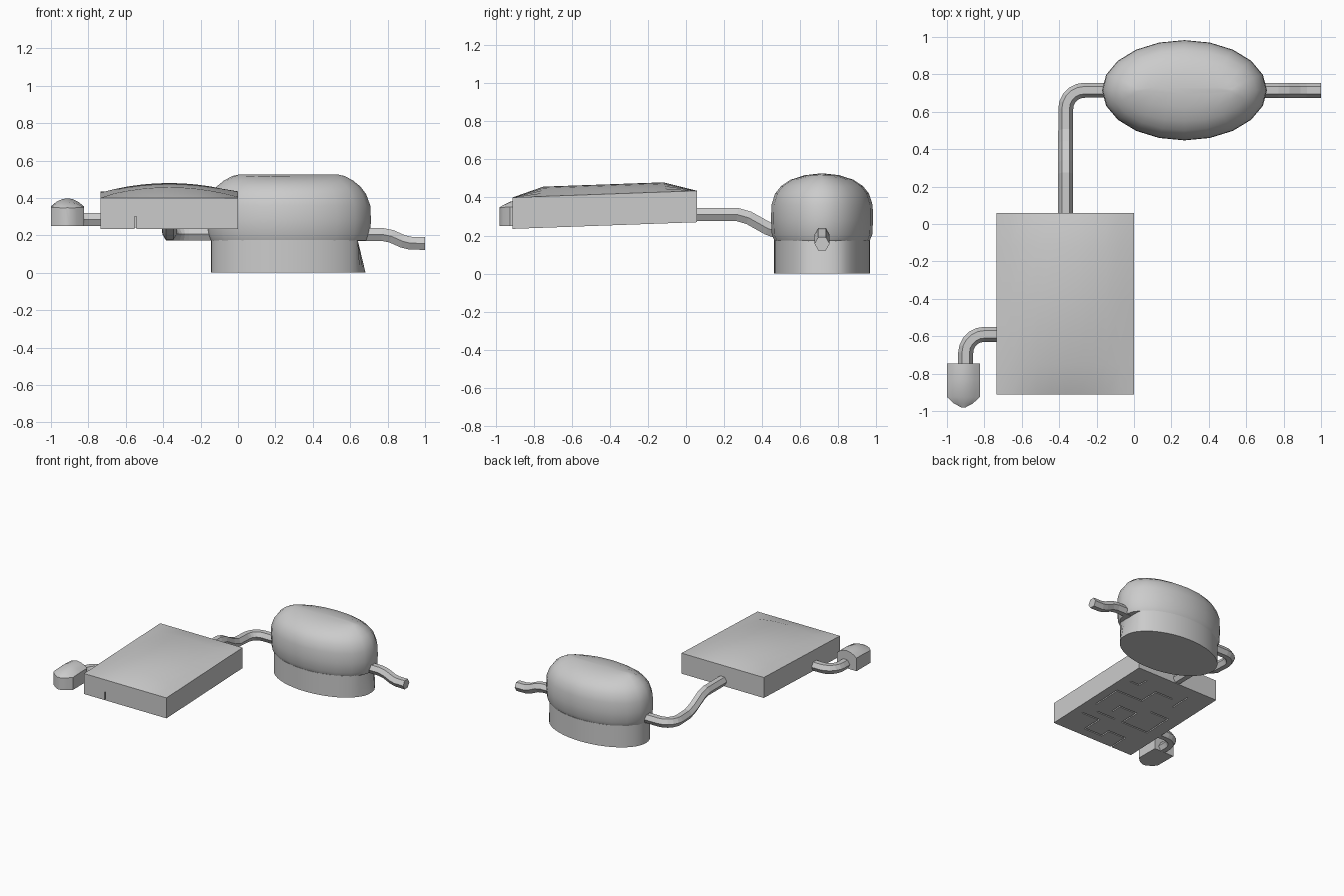
import bpy, math

if "Cube" in bpy.data.objects:
    bpy.data.objects.remove(bpy.data.objects["Cube"])

def make(name, verts, faces, angle=35):
    me = bpy.data.meshes.new(name)
    me.from_pydata(verts, [], faces)
    ob = bpy.data.objects.new(name, me)
    bpy.context.collection.objects.link(ob)
    if angle:
        smooth(ob, angle)
    return ob

def smooth(ob, angle):
    bpy.ops.object.select_all(action='DESELECT')
    ob.select_set(True)
    bpy.context.view_layer.objects.active = ob
    bpy.ops.object.shade_smooth_by_angle(angle=math.radians(angle))

def loft(name, rings, angle=35):
    n = len(rings[0])
    verts = [p for r in rings for p in r]
    faces = [(k*n+i, k*n+(i+1) % n, (k+1)*n+(i+1) % n, (k+1)*n+i)
             for k in range(len(rings)-1) for i in range(n)]
    faces += [tuple(reversed(range(n))), tuple(range(len(verts)-n, len(verts)))]
    return make(name, verts, faces, angle)

def ellipse(a, b, z, n):
    return [(0.27 + a*math.cos(2*math.pi*i/n), 0.715 + b*math.sin(2*math.pi*i/n), z)
            for i in range(n)]

def pipe(name, pts, r=0.04):
    cu = bpy.data.curves.new(name, 'CURVE')
    cu.dimensions = '3D'
    cu.bevel_depth, cu.bevel_resolution, cu.use_fill_caps = r, 1, True
    sp = cu.splines.new('POLY')
    sp.points.add(len(pts)-1)
    for p, c in zip(sp.points, pts):
        p.co = (*c, 1)
    sp.use_smooth = False
    ob = bpy.data.objects.new(name, cu)
    bpy.context.collection.objects.link(ob)

def bend(cx, cy, r, a0, a1, z, n=5):
    return [(cx + r*math.cos(math.radians(a0+(a1-a0)*i/n)),
             cy + r*math.sin(math.radians(a0+(a1-a0)*i/n)), z) for i in range(n+1)]

# Rounded oval housing
profile = [(.42, .25, .172), (.436, .264, .205), (.441, .268, .28), (.437, .266, .36),
           (.415, .247, .42), (.385, .215, .46), (.345, .165, .493), (.30, .09, .517),
           (.265, .02, .525)]
loft("housing", [ellipse(a, b, z, 20) for a, b, z in profile])

# Oval foot with a slanted flat at its right end
foot = []
for z in (0, .175):
    lim = .682 - .042*z/.175
    foot.append([(min(x, lim), y, z) for x, y, z in ellipse(.415, .252, z, 48)])
loft("foot", foot, 25)

# Tilted flat case with a gently crowned top
X0, X1, Y0, Y1 = -.735, 0.0, -.912, .058
def tilt(x, y, z):
    return (x, y, z + .036*(y - Y0))

N = 10
ys = [Y0, -.75, -.43, -.12, Y1]
verts, faces = [], []
for j, y in enumerate(ys):
    for i in range(N+1):
        u = i/N
        crown = 0 if j in (0, len(ys)-1) else .051*4*u*(1-u)
        # the back row hangs lower than the crown, like the front row
        verts.append(tilt(X0 + (X1-X0)*u, y, .40 + crown))
off = len(verts)
verts += [tilt(x, y, .235) for x, y in ((X0, Y0), (X1, Y0), (X1, Y1), (X0, Y1))]
W, M = N+1, len(ys)
for j in range(M-1):
    for i in range(N):
        a = j*W+i
        faces.append((a, a+1, a+W+1, a+W))
last = (M-1)*W
faces += [(off+3, off+2, off+1, off),
          (off, off+1) + tuple(range(N, -1, -1)),
          (off+2, off+3) + tuple(range(last, last+N+1)),
          (off+1, off+2) + tuple(j*W+N for j in range(M-1, -1, -1)),
          (off+3, off) + tuple(j*W for j in range(M))]
case = make("case", verts, faces, 0)

# Narrow labyrinth slots in the underside: (column, row, column, row) runs on a grid
runs = [(2, 0, 2, 2), (2, 2, 4, 2), (4, 2, 4, 1), (4, 1, 6, 1), (6, 1, 6, 3),
        (6, 3, 8, 3), (1, 4, 4, 4), (4, 4, 4, 6), (4, 6, 6, 6), (6, 6, 6, 5),
        (1, 4, 1, 7), (1, 7, 3, 7), (5, 8, 8, 8), (8, 8, 8, 5), (5, 8, 5, 10),
        (5, 10, 3, 10), (2, 9, 2, 11), (7, 10, 7, 11), (7, 10, 8, 10), (5, 4, 7, 4)]
cv, cf = [], []
w, step = .005, .0785
for a, b, c, d in runs:
    xa, xb = X0 + .03 + min(a, c)*step - w, X0 + .03 + max(a, c)*step + w
    ya, yb = Y0 + min(b, d)*step - w, Y0 + max(b, d)*step + w
    if min(b, d) == 0:
        ya -= .03
    k = len(cv)
    for z in (.2, .30):
        cv += [tilt(x, y, z) for x, y in ((xa, ya), (xb, ya), (xb, yb), (xa, yb))]
    cf += [tuple(k+i for i in f) for f in ((3, 2, 1, 0), (4, 5, 6, 7), (0, 1, 5, 4),
                                           (1, 2, 6, 5), (2, 3, 7, 6), (3, 0, 4, 7))]
cutter = make("slot_cutter", cv, cf, 0)
cutter.hide_render = True
mod = case.modifiers.new("slots", 'BOOLEAN')
mod.object, mod.operation, mod.solver, mod.use_self = cutter, 'DIFFERENCE', 'EXACT', True
bpy.context.view_layer.objects.active = case
bpy.ops.object.modifier_apply(modifier="slots")
bpy.data.objects.remove(cutter)
smooth(case, 30)

# Pipe from case to housing
pipe("link_pipe", [(-.365, .03, .31), (-.365, .27, .31), (-.365, .33, .293),
                   (-.365, .43, .237), (-.365, .5, .212)]
     + bend(-.265, .615, .1, 180, 90, .207) + [(-.1, .715, .207)])
# Outlet pipe
pipe("outlet_pipe", [(.64, .715, .205), (.77, .715, .205), (.82, .715, .195),
                     (.88, .715, .168), (.92, .715, .158), (1.0, .715, .157)])
# Inlet pipe
pipe("inlet_pipe", [(-.70, -.59, .285), (-.80, -.59, .285)]
     + bend(-.80, -.69, .1, 90, 180, .285)[1:] + [(-.90, -.78, .285)])

# Inlet cap: arched section tapering to a blunt nose
def arch(y, hw, side, top):
    pts = [(-.912-hw, y, .25), (-.912+hw, y, .25)]
    for i in range(7):
        u = 1 - i/3
        pts.append((-.912 + hw*u, y, side + (top-side)*(1-u*u)))
    return pts
loft("inlet_cap", [arch(-.745, .088, .355, .392), arch(-.83, .088, .355, .398),
                   arch(-.925, .088, .35, .378), arch(-.96, .05, .348, .36),
                   arch(-.98, .012, .345, .348)], 30)
